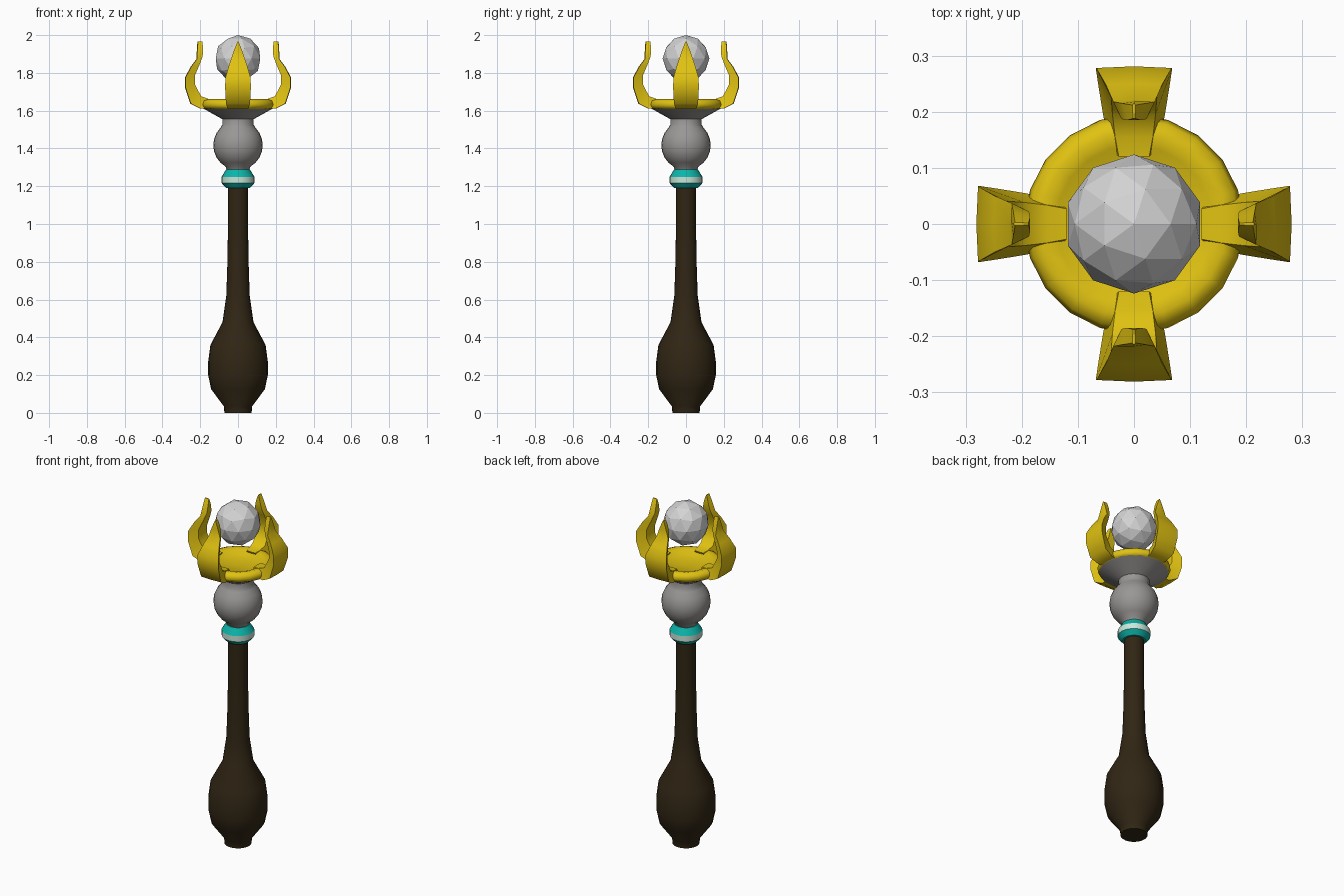
import bpy, bmesh, math
from mathutils import Matrix

if "Cube" in bpy.data.objects:
    bpy.data.objects.remove(bpy.data.objects["Cube"])


def material(name, r, g, b):
    m = bpy.data.materials.new(name)
    m.diffuse_color = (r, g, b, 1)
    m.use_nodes = True
    m.node_tree.nodes["Principled BSDF"].inputs["Base Color"].default_value = m.diffuse_color
    return m


WOOD = material("dark_wood", 0.030, 0.019, 0.007)
GOLD = material("gold", 0.75, 0.54, 0.006)
STONE = material("grey_stone", 0.32, 0.31, 0.30)
TEAL = material("teal", 0.004, 0.46, 0.40)
MINT = material("pale_mint", 0.62, 0.85, 0.75)
PEARL = material("pearl", 0.65, 0.65, 0.65)


def finish(bm, name, mats, angle=None):
    bmesh.ops.recalc_face_normals(bm, faces=bm.faces[:])
    me = bpy.data.meshes.new(name)
    bm.to_mesh(me)
    bm.free()
    for m in mats:
        me.materials.append(m)
    ob = bpy.data.objects.new(name, me)
    bpy.context.collection.objects.link(ob)
    if angle:
        bpy.ops.object.select_all(action='DESELECT')
        ob.select_set(True)
        bpy.context.view_layer.objects.active = ob
        bpy.ops.object.shade_smooth_by_angle(angle=math.radians(angle))
    return ob


def skin(bm, rings):
    """Join closed rings of points into a capped tube."""
    vs = [[bm.verts.new(p) for p in r] for r in rings]
    n = len(vs[0])
    for a, b in zip(vs, vs[1:]):
        for i in range(n):
            j = (i + 1) % n
            bm.faces.new((a[i], a[j], b[j], b[i]))
    bm.faces.new(vs[0])
    bm.faces.new(vs[-1])


def lathe(name, profile, mats, segs=24, angle=40, rule=None):
    bm = bmesh.new()
    skin(bm, [[(r * math.cos(2 * math.pi * i / segs),
                r * math.sin(2 * math.pi * i / segs), z)
               for i in range(segs)] for r, z in profile])
    if rule:
        for f in bm.faces:
            f.material_index = rule(f.calc_center_median().z)
    return finish(bm, name, mats, angle)


# Turned wooden handle
lathe("handle", [(.072, 0), (.075, .035), (.142, .125), (.158, .20), (.158, .27),
                 (.146, .36), (.082, .48), (.062, .62), (.056, .80),
                 (.053, 1.0), (.053, 1.20)], [WOOD])

# Collar with a pale middle band
lathe("collar", [(.063, 1.19), (.087, 1.217), (.087, 1.25), (.063, 1.288)],
      [TEAL, MINT], angle=25, rule=lambda z: 1 if 1.22 < z < 1.248 else 0)

# Stone ball running into a neck and flared dish
ball = [(.131 * math.cos(a), 1.417 + .131 * math.sin(a))
        for a in (math.radians(d) for d in range(-60, 46, 15))]
lathe("stone_head", [(.055, 1.275)] + ball +
      [(.083, 1.525), (.083, 1.555), (.185, 1.612)], [STONE])

# Gold cup with a soft raised lip
lathe("gold_cup", [(.183, 1.61), (.195, 1.63), (.187, 1.652), (.165, 1.661),
                   (.14, 1.655), (.11, 1.64), (.02, 1.635)], [GOLD], segs=20, angle=60)

# Four claws: outer x,z / inner x,z / half width
CLAW = [(.14, 1.612, .12, 1.658, .045), (.20, 1.612, .155, 1.662, .056),
        (.25, 1.638, .195, 1.676, .064), (.277, 1.72, .228, 1.738, .068),
        (.278, 1.775, .228, 1.787, .067), (.248, 1.832, .203, 1.845, .050),
        (.218, 1.872, .187, 1.888, .037), (.215, 1.92, .185, 1.93, .021),
        (.212, 1.965, .188, 1.965, .003)]
for k, side in enumerate(("right", "back", "left", "front")):
    bm = bmesh.new()
    skin(bm, [[(ox + .003, 0, oz), (ox, w, oz), (ix, w * .6, iz),
               (ix, 0, iz), (ix, -w * .6, iz), (ox, -w, oz)]
              for ox, oz, ix, iz, w in CLAW])
    bmesh.ops.rotate(bm, verts=bm.verts[:], cent=(0, 0, 0),
                     matrix=Matrix.Rotation(k * math.pi / 2, 3, 'Z'))
    finish(bm, "claw_" + side, [GOLD], 50)

# Faceted orb floating between the claws
bm = bmesh.new()
bmesh.ops.create_icosphere(bm, subdivisions=2, radius=.124,
                           matrix=Matrix.Translation((0, 0, 1.876)))
finish(bm, "orb", [PEARL])
